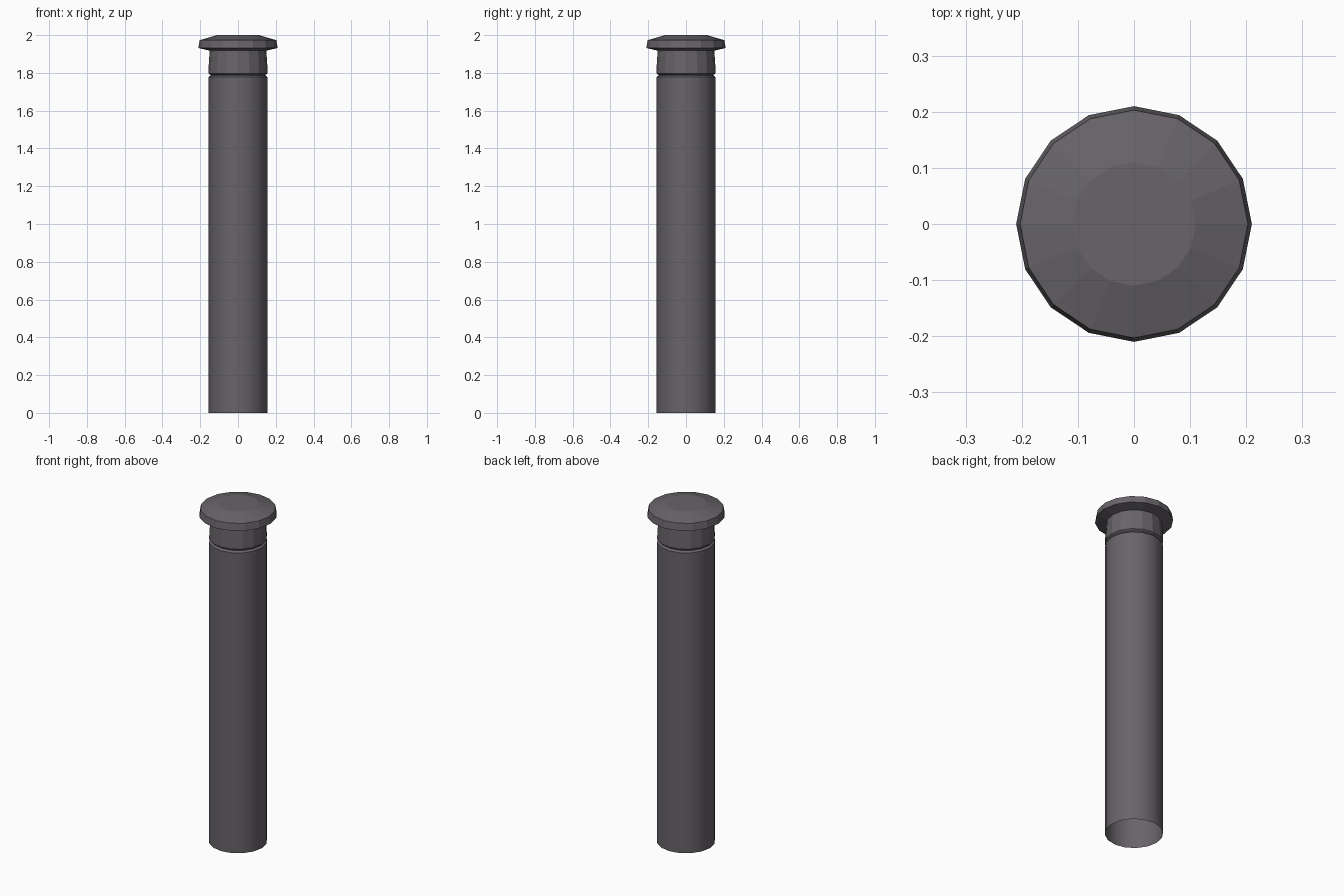
import bpy, math

if "Cube" in bpy.data.objects:
    bpy.data.objects.remove(bpy.data.objects["Cube"])

SIDES = 16

# One dark metal colour for the whole post
metal = bpy.data.materials.new("dark grey metal")
metal.diffuse_color = (0.138, 0.126, 0.141, 1)
metal.use_nodes = True
metal.node_tree.nodes["Principled BSDF"].inputs["Base Color"].default_value = metal.diffuse_color


def lathe(name, profile, smooth=False, cap_top=False):
    """Revolve (radius, z) points, listed bottom to top, around z."""
    verts, faces = [], []
    for r, z in profile:
        for i in range(SIDES):
            a = 2 * math.pi * i / SIDES
            verts.append((r * math.cos(a), r * math.sin(a), z))
    for k in range(len(profile) - 1):
        for i in range(SIDES):
            j = (i + 1) % SIDES
            a, b = k * SIDES, (k + 1) * SIDES
            faces.append((a + i, a + j, b + j, b + i))
    if cap_top:
        start = (len(profile) - 1) * SIDES
        faces.append(tuple(range(start, start + SIDES)))
    mesh = bpy.data.meshes.new(name)
    mesh.from_pydata(verts, [], faces)
    mesh.materials.append(metal)
    for p in mesh.polygons:
        p.use_smooth = smooth
    obj = bpy.data.objects.new(name, mesh)
    bpy.context.collection.objects.link(obj)
    return obj


# Long hollow shaft, open at the bottom
lathe("post_shaft", [(0.157, 0), (0.157, 1.777)], smooth=True)

# Narrow groove between shaft and collar
lathe("post_groove", [(0.157, 1.777), (0.146, 1.786), (0.146, 1.79), (0.157, 1.798)])

# Slightly tapered collar under the cap
lathe("post_collar", [(0.157, 1.798), (0.157, 1.81), (0.15, 1.92)])

# Wide faceted cap with a bevelled top
lathe("post_cap", [(0.15, 1.918), (0.21, 1.932), (0.203, 1.973), (0.11, 2.0)], cap_top=True)
